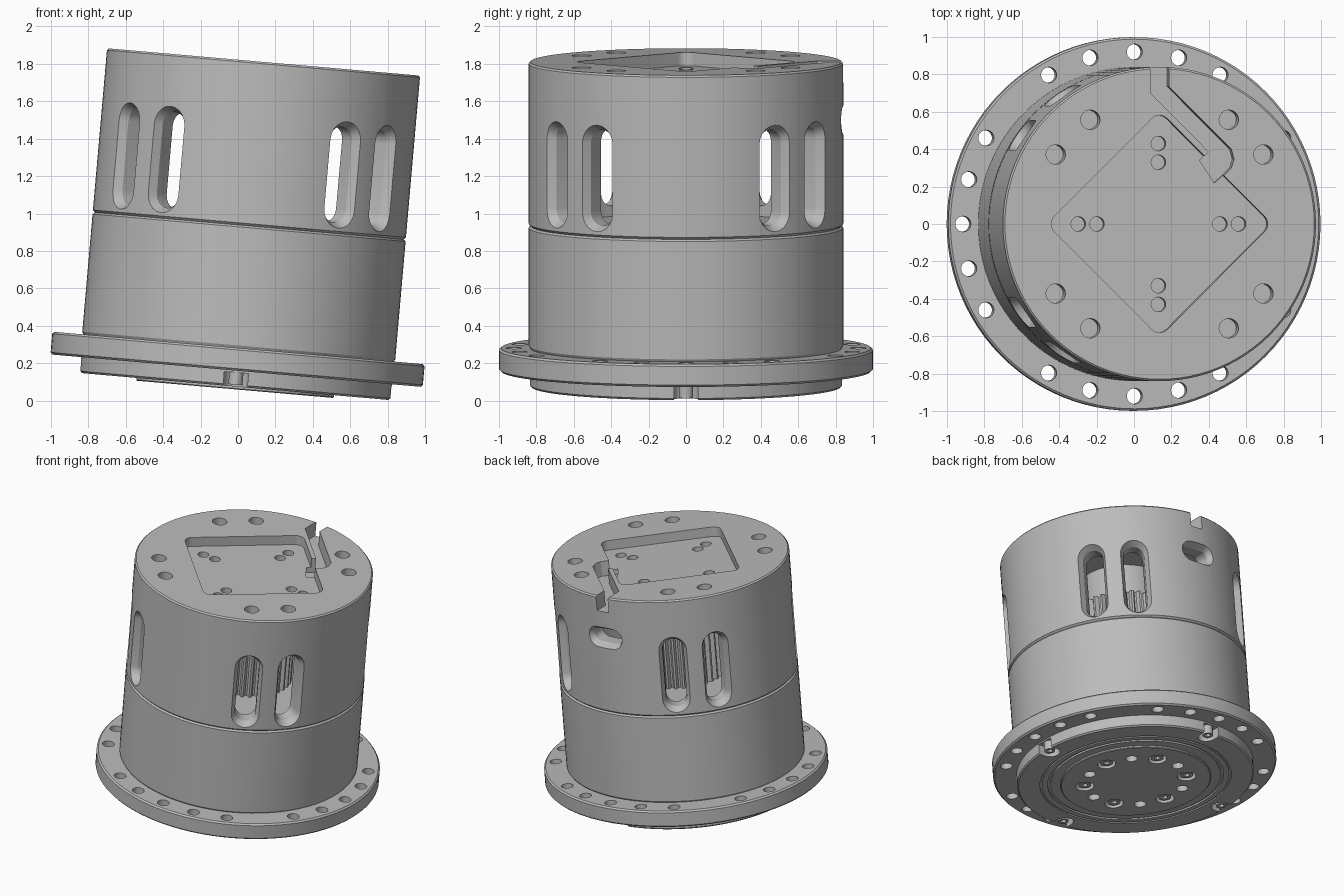
import bpy, bmesh
from math import sin, cos, pi, radians
from mathutils import Matrix, Vector

if "Cube" in bpy.data.objects:
    bpy.data.objects.remove(bpy.data.objects["Cube"])

SEG = 96
TILT = Matrix.Translation((-0.015, 0, 0.075)) @ Matrix.Rotation(radians(5), 4, 'Y')

grey = bpy.data.materials.new("machined grey")
grey.use_nodes = True
grey.diffuse_color = (0.5, 0.5, 0.5, 1)
grey.node_tree.nodes["Principled BSDF"].inputs["Base Color"].default_value = (0.5, 0.5, 0.5, 1)
parts = []


def make(name, bm, part=True):
    bmesh.ops.recalc_face_normals(bm, faces=bm.faces)
    me = bpy.data.meshes.new(name)
    bm.to_mesh(me)
    bm.free()
    ob = bpy.data.objects.new(name, me)
    bpy.context.collection.objects.link(ob)
    me.materials.append(grey)
    if part:
        parts.append(ob)
    else:
        ob.hide_render = True
    return ob


def loft(bm, rings):
    """Closed solid through rings of 3D points."""
    vs = [[bm.verts.new(p) for p in ring] for ring in rings]
    n = len(vs[0])
    for a, b in zip(vs, vs[1:]):
        for i in range(n):
            bm.faces.new((a[i], a[(i + 1) % n], b[(i + 1) % n], b[i]))
    bm.faces.new(vs[0][::-1])
    bm.faces.new(vs[-1])


def prism(bm, pts, z0, z1):
    loft(bm, [[(x, y, z) for x, y in pts] for z in (z0, z1)])


def circle(r, cx=0, cy=0, n=24):
    return [(cx + r * cos(2 * pi * i / n), cy + r * sin(2 * pi * i / n)) for i in range(n)]


def polar(r, deg):
    return r * cos(radians(deg)), r * sin(radians(deg))


def stadium(half, r, n=10):
    """Rounded slot outline, long along the second axis."""
    arc = [(r * cos(pi * i / n), half + r * sin(pi * i / n)) for i in range(n + 1)]
    return arc + [(-x, -y) for x, y in arc]


def lathe(name, profile):
    """Revolve a profile of (radius, height) and cap both ends."""
    bm = bmesh.new()
    loft(bm, [[(x, y, z) for x, y in circle(r, n=SEG)] for r, z in profile])
    return make(name, bm)


def cut(target, bm):
    cutter = make("cutter", bm, False)
    mod = target.modifiers.new("cut", 'BOOLEAN')
    mod.operation, mod.solver, mod.object = 'DIFFERENCE', 'EXACT', cutter
    deps = bpy.context.evaluated_depsgraph_get()
    me = bpy.data.meshes.new_from_object(target.evaluated_get(deps))
    target.modifiers.clear()
    target.data = me
    bpy.data.objects.remove(cutter)


def cut_holes(target, holes, z0, z1):
    bm = bmesh.new()
    for x, y, r in holes:
        prism(bm, circle(r, x, y), z0, z1)
    cut(target, bm)


# Bottom plate with raised hub and ring grooves
plate = lathe("bottom_plate", [
    (0.525, -0.015), (0.53, -0.01), (0.53, 0), (0.6, 0), (0.6, 0.012), (0.62, 0.012), (0.62, 0),
    (0.66, 0), (0.66, 0.01), (0.675, 0.01), (0.675, 0), (0.825, 0), (0.835, 0.01), (0.835, 0.09)])
screw_spots = [polar(0.36, 15 + 60 * i) for i in range(6)]
hole_spots = [polar(0.36, 45 + 60 * i) for i in range(6)]
cut_holes(plate, [(*p, 0.065) for p in screw_spots] + [(*p, 0.042) for p in hole_spots], -0.05, 0.04)

# Four rim notches
bm = bmesh.new()
for k in range(4):
    pts = [(y + 0.88, x) for x, y in stadium(0.1, 0.065)]
    a = k * pi / 2
    prism(bm, [(x * cos(a) - y * sin(a), x * sin(a) + y * cos(a)) for x, y in pts], -0.05, 0.075)
cut(plate, bm)

# Screws with hexagonal sockets
for i, (x, y) in enumerate(screw_spots + [polar(0.79, 90 * k) for k in range(4)]):
    bm = bmesh.new()
    prism(bm, circle(0.045 if i < 6 else 0.038, x, y), -0.005 if i < 6 else 0.01, 0.085)
    screw = make(f"screw_{i + 1}", bm)
    bm = bmesh.new()
    prism(bm, circle(0.022, x, y, 6), -0.05, 0.03)
    cut(screw, bm)

# Mounting flange
flange = lathe("flange", [(0.988, 0.085), (0.999, 0.096), (0.999, 0.196), (0.988, 0.207)])
cut_holes(flange, [(*polar(0.92, 15 * i), 0.042) for i in range(24) if i % 6 != 3], 0, 0.3)

# Lower housing
lathe("lower_housing", [(0.828, 0.2), (0.84, 0.22), (0.84, 0.852), (0.828, 0.862)])

# Upper housing, an inverted cup
upper = lathe("upper_housing", [
    (0.7, 1.55), (0.7, 0.862), (0.828, 0.862), (0.84, 0.874), (0.84, 1.732), (0.83, 1.742)])

# Side windows with flared edges, and one sideways slot at the back
bm = bmesh.new()


def window(deg, half, r, height, sideways=False):
    rot = Matrix.Rotation(radians(deg), 3, 'Z')
    rings = []
    for d, grow in ((0.6, 0), (0.79, 0), (0.87, 0.045)):
        pts = stadium(half, r + grow)
        if sideways:
            pts = [(v, u) for u, v in pts]
        rings.append([rot @ Vector((d, u, height + v)) for u, v in pts])
    loft(bm, rings)


for quarter in range(4):
    for off in (-10.5, 10.5):
        window(45 + 90 * quarter + off, 0.185, 0.073, 1.177)
window(90, 0.07, 0.05, 1.43, True)
cut(upper, bm)

# Diamond pocket with rounded corners
bm = bmesh.new()
pocket = []
for k in range(4):
    cx, cy = polar(0.52, 90 * k)
    for j in range(9):
        dx, dy = polar(0.06, 90 * k - 45 + 90 * j / 8)
        pocket.append((cx + dx, cy + dy))
prism(bm, pocket, 1.67, 1.8)
cut(upper, bm)

# Cable channel from the pocket to the back edge
bm = bmesh.new()
prism(bm, [(-0.05, 0.9), (-0.05, 0.7), (0.265, 0.385), (0.22, 0.34), (0.3, 0.22), (0.345, 0.26),
           (0.385, 0.3), (0.4, 0.345), (0.385, 0.4), (0.05, 0.735), (0.05, 0.9)], 1.63, 1.8)
cut(upper, bm)

# Bolt holes around the rim and in the pocket
holes = []
for q in range(4):
    holes += [(*polar(0.67, 45 + 90 * q + o), 0.052) for o in (-11.3, 11.3)]
    holes += [(*polar(r, 90 * q), 0.039) for r in (0.33, 0.43)]
cut_holes(upper, holes, 1.6, 1.8)

# Ribbed core inside the housing
bm = bmesh.new()
prism(bm, [polar(0.33 if i % 4 < 2 else 0.3, 2.5 * i) for i in range(144)], 0.86, 1.33)
make("ribbed_core", bm)
bm = bmesh.new()
prism(bm, circle(0.29, n=48), 1.33, 1.55)
make("core_post", bm)

# Smooth shading and the common lean
for ob in parts:
    ob.data.transform(TILT)
    ob.data.shade_smooth()
    ob.data.set_sharp_from_angle(angle=radians(25))
